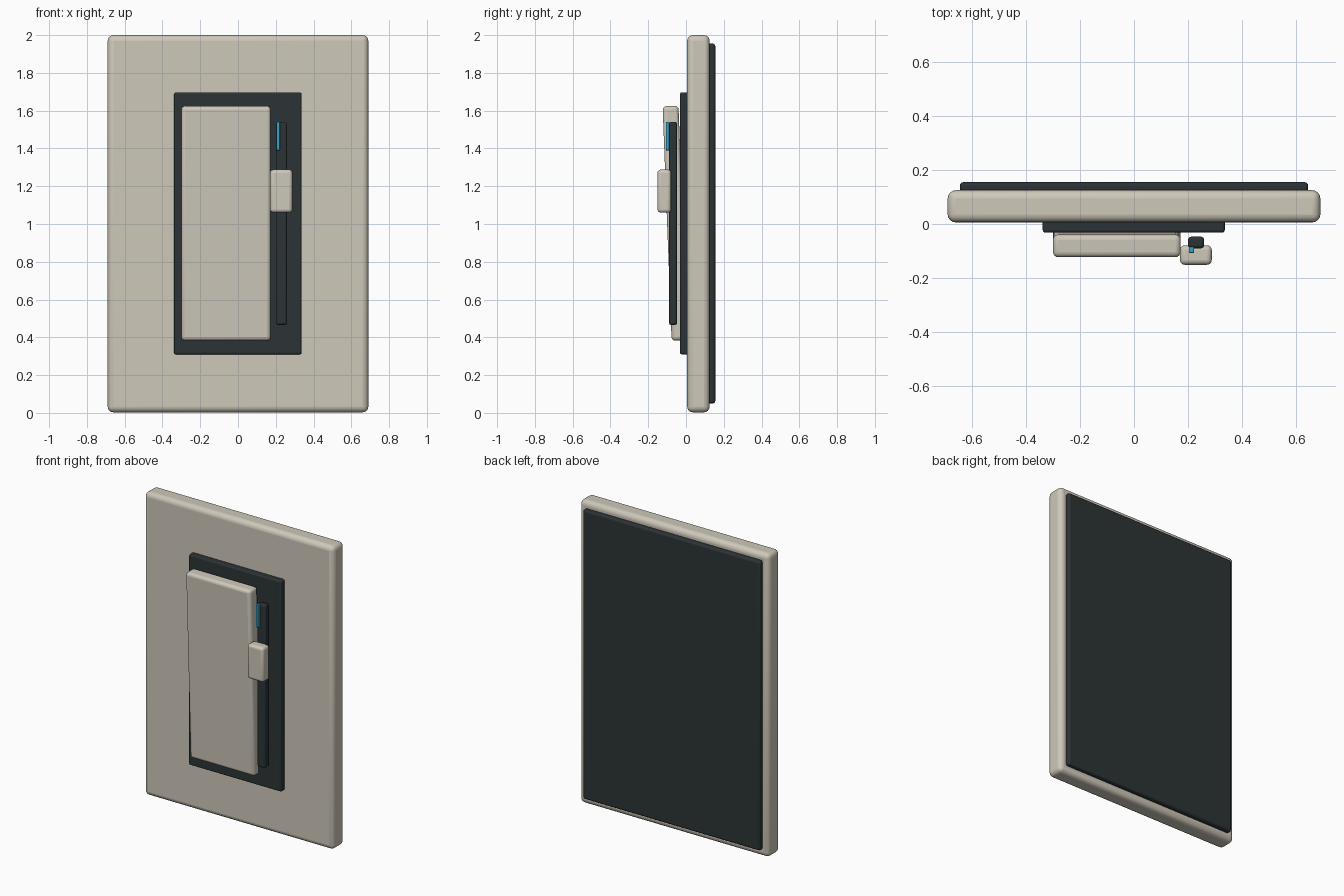
import bpy
from math import radians

if "Cube" in bpy.data.objects:
    bpy.data.objects.remove(bpy.data.objects["Cube"])


def material(name, rgb):
    m = bpy.data.materials.new(name)
    m.diffuse_color = (*rgb, 1)
    m.use_nodes = True
    m.node_tree.nodes["Principled BSDF"].inputs["Base Color"].default_value = m.diffuse_color
    return m


ivory = material("ivory_plastic", (0.62, 0.58, 0.49))
dark = material("dark_plastic", (0.025, 0.033, 0.036))
blue = material("blue_light", (0.04, 0.36, 0.60))


def box(name, x, y, z, mat, bevel, tilt=0):
    """Rounded box from (min, max) ranges, optionally tilted about x."""
    bpy.ops.mesh.primitive_cube_add(size=1)
    ob = bpy.context.object
    ob.name = name
    ob.scale = [b - a for a, b in (x, y, z)]
    bpy.ops.object.transform_apply(location=False, rotation=False, scale=True)
    ob.location = [(a + b) / 2 for a, b in (x, y, z)]
    ob.rotation_euler.x = radians(tilt)
    mod = ob.modifiers.new("rounding", "BEVEL")
    mod.width = bevel
    mod.segments = 4
    ob.data.materials.append(mat)
    bpy.ops.object.shade_smooth_by_angle(angle=radians(35))
    return ob


# Wall plate with recessed backing
box("wall_plate", (-0.69, 0.69), (0.006, 0.125), (0.003, 2.0), ivory, 0.03)
box("back_gasket", (-0.645, 0.645), (0.11, 0.155), (0.05, 1.955), dark, 0.014)

# Dark insert panel and tilted rocker paddle
box("insert_panel", (-0.338, 0.336), (-0.032, 0.02), (0.31, 1.697), dark, 0.01)
box("rocker_paddle", (-0.30, 0.173), (-0.1, -0.016), (0.383, 1.625), ivory, 0.02, tilt=2.2)

# Dimmer slider: track, indicator and knob
box("slider_track", (0.20, 0.26), (-0.09, -0.047), (0.466, 1.54), dark, 0.012)
box("indicator_light", (0.203, 0.222), (-0.107, -0.085), (1.39, 1.54), blue, 0.004)
box("slider_knob", (0.17, 0.288), (-0.151, -0.079), (1.06, 1.288), ivory, 0.018)
